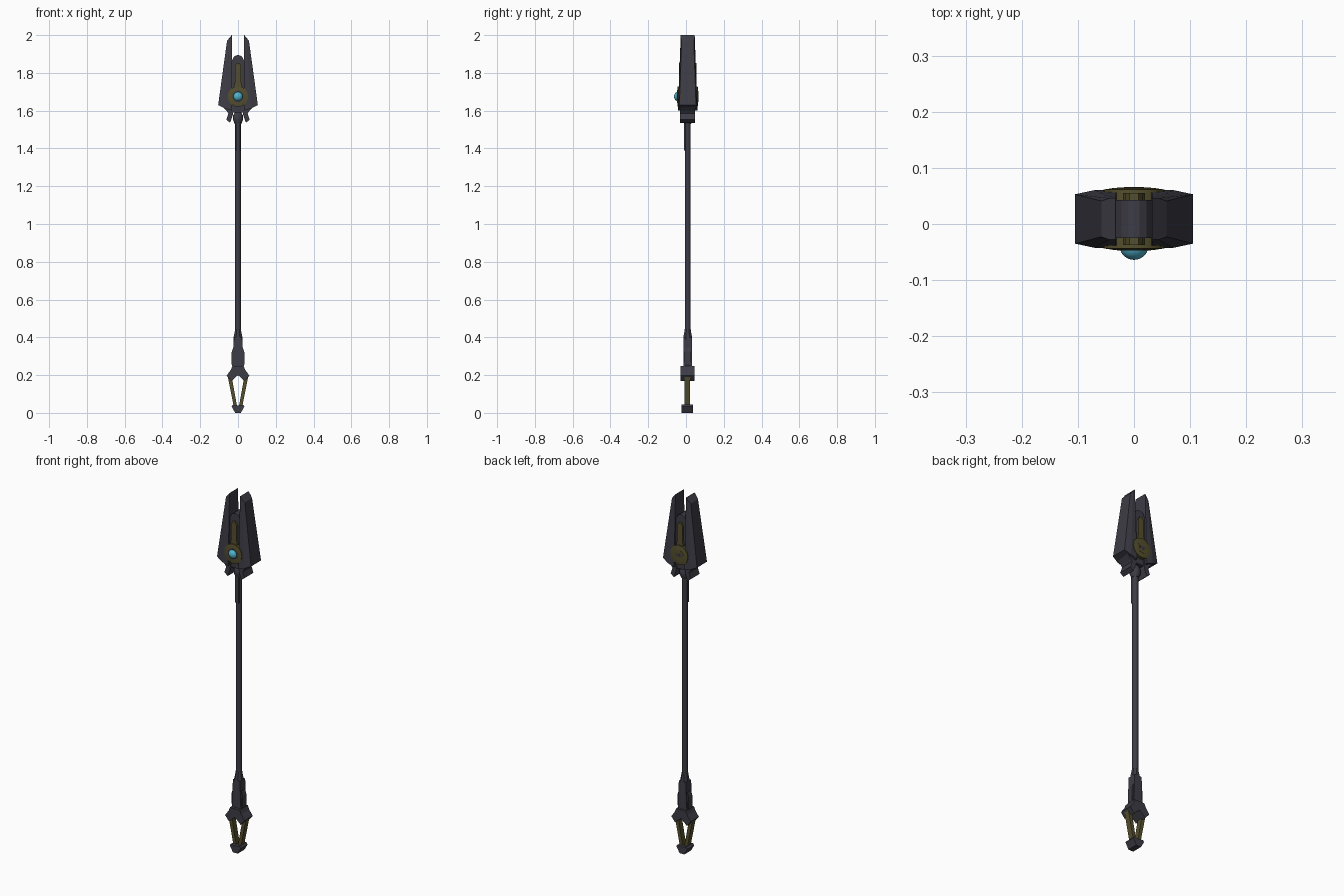
import bpy, bmesh, math
from mathutils import Vector, Matrix

if "Cube" in bpy.data.objects:
    bpy.data.objects.remove(bpy.data.objects["Cube"])

AY = 0.009  # y position of the staff axis


def material(name, rgb):
    m = bpy.data.materials.new(name)
    m.diffuse_color = (*rgb, 1)
    m.use_nodes = True
    m.node_tree.nodes["Principled BSDF"].inputs["Base Color"].default_value = m.diffuse_color
    return m


DARK = material("dark_steel", (0.047, 0.045, 0.06))
GOLD = material("old_bronze", (0.09, 0.078, 0.026))
GLOW = material("cyan_glow", (0.08, 0.46, 0.62))


def finish(name, bm, mat, smooth=False):
    bmesh.ops.recalc_face_normals(bm, faces=bm.faces)
    me = bpy.data.meshes.new(name)
    bm.to_mesh(me)
    bm.free()
    me.materials.append(mat)
    ob = bpy.data.objects.new(name, me)
    bpy.context.collection.objects.link(ob)
    if smooth:
        bpy.context.view_layer.objects.active = ob
        ob.select_set(True)
        bpy.ops.object.shade_smooth_by_angle(angle=math.radians(35))
        ob.select_set(False)
    return ob


def loft(name, rings, mat, smooth=False):
    """Skin a list of equal-length point rings and cap both ends."""
    bm = bmesh.new()
    vs = [[bm.verts.new(p) for p in r] for r in rings]
    n = len(vs[0])
    for a, b in zip(vs, vs[1:]):
        for i in range(n):
            j = (i + 1) % n
            bm.faces.new((a[i], a[j], b[j], b[i]))
    bm.faces.new(vs[0])
    bm.faces.new(vs[-1])
    return finish(name, bm, mat, smooth)


def prism(name, prof, y0, y1, mat, mirror=False, inset=1.0):
    """Extrude an x,z outline along y; mirror=True closes a right-hand half."""
    if mirror:
        prof = prof + [(-x, z) for x, z in reversed(prof) if x > 1e-6]
    cx = sum(p[0] for p in prof) / len(prof)
    cz = sum(p[1] for p in prof) / len(prof)
    front = [(cx + (x - cx) * inset, y0, cz + (z - cz) * inset) for x, z in prof]
    return loft(name, [front, [(x, y1, z) for x, z in prof]], mat)


def turned(name, prof, mat, n=12):
    """Lathe a list of (radius, z) around the staff axis."""
    rings = [[(r * math.cos(math.tau * (i + .5) / n), AY + r * math.sin(math.tau * (i + .5) / n), z)
              for i in range(n)] for r, z in prof]
    return loft(name, rings, mat, True)


def disc(name, prof, z, mat, side, n=24):
    """Lathe (radius, depth from axis) around a y-directed line."""
    rings = [[(r * math.cos(math.tau * i / n), AY + side * d, z + r * math.sin(math.tau * i / n))
              for i in range(n)] for r, d in prof]
    return loft(name, rings, mat, True)


# Shaft with collars
turned("shaft", [(.0155, .40), (.0155, 1.60)], DARK)
turned("upper_collar", [(.018, 1.53), (.027, 1.55), (.027, 1.575), (.02, 1.585), (.02, 1.62)], DARK)
prism("grip_plate", [(-.01, 1.39), (.01, 1.39), (.01, 1.54), (-.01, 1.54)],
      AY - .02, AY, DARK)

# Twin blades of the head and the claws below them
for s, side in ((1, "right"), (-1, "left")):
    def ring(inner, mid, outer, d_in, d_mid, d_out):
        (xi, zi), (xm, zm), (xo, zo) = inner, mid, outer
        pts = [(xi, -d_in, zi), (xm, -d_mid, zm), (xo, -d_out, zo),
               (xo, d_out, zo), (xm, d_mid, zm), (xi, d_in, zi)]
        return [(s * x, AY + y, z) for x, y, z in pts]
    loft(side + "_blade", [
        ring((.031, 1.60), (.07, 1.612), (.105, 1.63), .0515, .0515, .044),
        ring((.033, 2.0), (.044, 1.985), (.058, 1.97), .037, .037, .032)], DARK)
    prism(side + "_claw", [(s * x, z) for x, z in
          [(.022, 1.625), (.085, 1.625), (.06, 1.598), (.051, 1.585), (.062, 1.552),
           (.042, 1.536), (.028, 1.575)]], AY - .04, AY + .038, DARK)

# Core between the blades, with a rounded top
prism("head_core", [(0, 1.59), (.025, 1.59), (.034, 1.64), (.034, 1.80), (.032, 1.865),
                    (.022, 1.885), (.01, 1.893), (0, 1.894)], AY - .034, AY + .034, DARK, True)

# Bronze fittings on both faces of the head
for s, side in ((-1, "front"), (1, "back")):
    disc(side + "_medallion", [(.054, .03), (.054, .0525), (.047, .0535), (.034, .0555)],
         1.675, GOLD, s)
    prism(side + "_inlay_bar", [(0, 1.69), (.02, 1.69), (.02, 1.735), (.016, 1.75),
                                (.016, 1.835), (.008, 1.852), (0, 1.852)],
          AY + s * .046, AY + s * .03, GOLD, True)
    disc(side + "_socket", [(.03, .05), (.03, .0562)], 1.675, DARK if s < 0 else GOLD, s)
prism("back_slot", [(-.018, 1.667), (.018, 1.667), (.018, 1.683), (-.018, 1.683)],
      AY + .0568, AY + .05, DARK)

# Glowing orb on the front
bm = bmesh.new()
bmesh.ops.create_uvsphere(bm, u_segments=24, v_segments=14, radius=.026,
                          matrix=Matrix.Translation((0, -.038, 1.675)))
finish("orb", bm, GLOW, True)

# Lower handle sleeve, side bulges and flared guard
turned("lower_sleeve", [(.017, .445), (.018, .435), (.025, .40), (.025, .22)], DARK, 8)
prism("side_bulges", [(0, .235), (.026, .235), (.034, .26), (.034, .32), (.026, .345), (0, .345)],
      AY - .016, AY + .016, DARK, True)
prism("guard_neck", [(0, .2), (.034, .2), (.026, .27), (.022, .40), (0, .40)],
      AY - .023, AY + .023, DARK, True)
prism("flared_guard", [(0, .20), (.036, .168), (.06, .197), (.038, .228), (.03, .248), (0, .248)],
      AY - .037, AY + .035, DARK, True)

# Bronze struts converging on the foot
for s, side in ((1, "right"), (-1, "left")):
    prism(side + "_strut", [(s * x, z) for x, z in
          [(.004, .03), (.022, .03), (.055, .195), (.034, .195)]], AY - .017, AY + .013, GOLD)

# Pointed foot
prism("foot", [(0, 0), (.015, 0), (.034, .034), (.026, .044), (.012, .04), (0, .04)],
      AY - .033, AY + .027, DARK, True)
